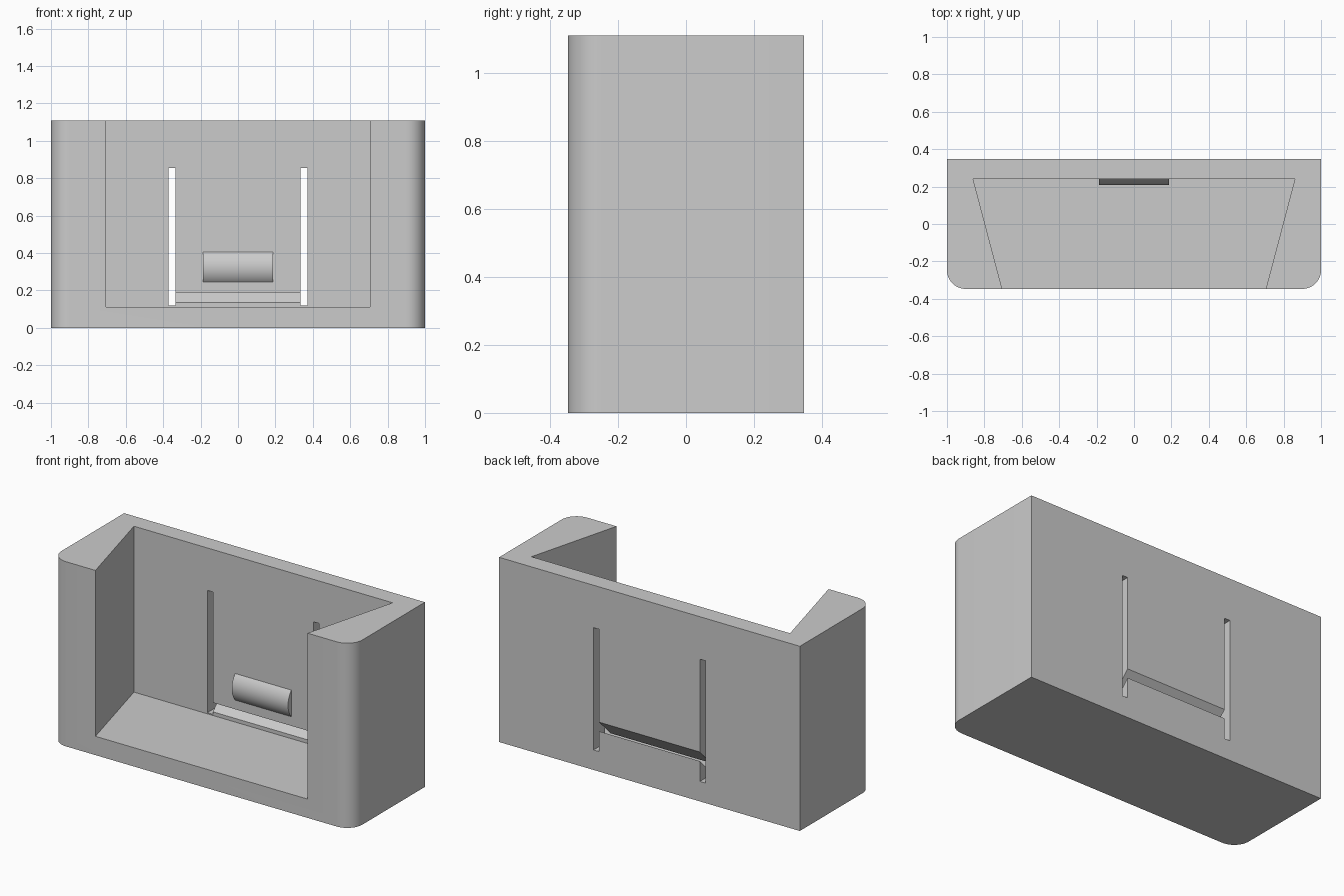
import bpy, bmesh, math
from mathutils import Vector

old = bpy.data.objects.get("Cube")
if old:
    bpy.data.objects.remove(old, do_unlink=True)

W, D, H = 1.0, 0.347, 1.11      # half width, half depth, height
WALL = 0.24                     # front surface of the back wall
FLOOR = 0.113
GREY = (0.6, 0.6, 0.6, 1)

mat = bpy.data.materials.new("plain grey")
mat.use_nodes = True
mat.diffuse_color = GREY
mat.node_tree.nodes["Principled BSDF"].inputs["Base Color"].default_value = GREY


def prism(name, profile, axis, lo, hi):
    """Extrude a profile along z (profile is x, y) or x (profile is y, z)."""
    bm = bmesh.new()
    place = (lambda a, b: (a, b, lo)) if axis == "z" else (lambda a, b: (lo, a, b))
    step = Vector((0, 0, hi - lo)) if axis == "z" else Vector((hi - lo, 0, 0))
    face = bm.faces.new([bm.verts.new(place(a, b)) for a, b in profile])
    out = bmesh.ops.extrude_face_region(bm, geom=[face])
    bmesh.ops.translate(bm, vec=step,
                        verts=[v for v in out["geom"] if isinstance(v, bmesh.types.BMVert)])
    bmesh.ops.recalc_face_normals(bm, faces=bm.faces)
    mesh = bpy.data.meshes.new(name)
    bm.to_mesh(mesh)
    bm.free()
    mesh.materials.append(mat)
    obj = bpy.data.objects.new(name, mesh)
    bpy.context.collection.objects.link(obj)
    return obj


def arc(cx, cy, r, start, end, n):
    angles = [math.radians(start + (end - start) * i / n) for i in range(n + 1)]
    return [(cx + r * math.cos(t), cy + r * math.sin(t)) for t in angles]


def smooth(obj):
    bpy.ops.object.select_all(action="DESELECT")
    obj.select_set(True)
    bpy.context.view_layer.objects.active = obj
    bpy.ops.object.shade_smooth_by_angle(angle=math.radians(30))


# Body block with rounded front corners
R = 0.1
outline = [(W, D), (-W, D)]
outline += arc(-W + R, -D + R, R, 180, 270, 12) + arc(W - R, -D + R, R, 270, 360, 12)
body = prism("holder_body", outline, "z", 0, H)

# Dovetail pocket, open at the front and top
slope = (0.86 - 0.705) / (WALL + D)
front = 0.705 - 0.1 * slope
cutters = [prism("pocket_cutter",
                 [(-0.86, WALL), (0.86, WALL), (front, -D - 0.1), (-front, -D - 0.1)],
                 "z", FLOOR, H + 0.2)]

# Two upright slots through the back wall
for side, lo in (("right", -0.372), ("left", 0.335)):
    cutters.append(prism(side + "_slot_cutter",
                         [(lo, 0.2), (lo + 0.037, 0.2), (lo + 0.037, 0.45), (lo, 0.45)],
                         "z", 0.12, 0.855))

# Slanted slit that frees the lower end of the spring tab
y0, y1 = WALL - 0.02, D + 0.05
rise = y1 - WALL
cutters.append(prism("slit_cutter",
                     [(y0, 0.115), (y1, 0.135 + rise), (y1, 0.19 + rise), (y0, 0.17)],
                     "x", -0.35, 0.35))

for cutter in cutters:
    cutter.hide_render = True
    mod = body.modifiers.new(cutter.name, "BOOLEAN")
    mod.operation = "DIFFERENCE"
    mod.solver = "EXACT"
    mod.object = cutter
    bpy.context.view_layer.objects.active = body
    bpy.ops.object.modifier_apply(modifier=mod.name)
    bpy.data.objects.remove(cutter, do_unlink=True)
smooth(body)

# Rounded catch on the spring tab
half, bulge = 0.08, 0.032
r = (half ** 2 + bulge ** 2) / (2 * bulge)
spread = math.degrees(math.asin(half / r))
curve = arc(WALL - bulge + r, 0.325, r, 180 - spread, 180 + spread, 16)
back = [(WALL + 0.01, 0.325 - half), (WALL + 0.01, 0.325 + half)]
smooth(prism("spring_catch", curve + back, "x", -0.187, 0.187))
